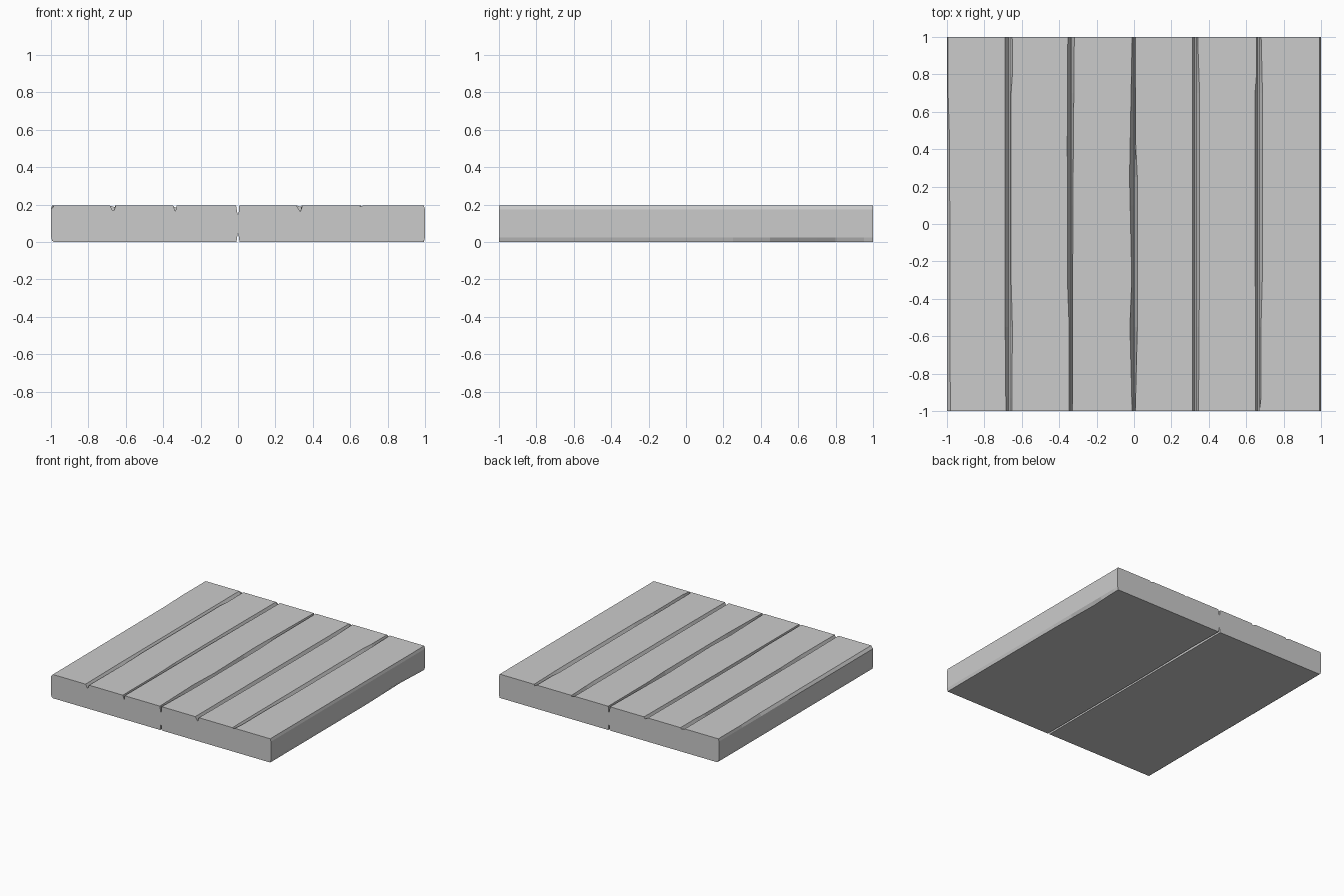
import bpy, bmesh

if "Cube" in bpy.data.objects:
    bpy.data.objects.remove(bpy.data.objects["Cube"])

TOP = 0.195
STATIONS = [-1, -0.93, -0.55, -0.3, 0.1, 0.25, 0.45, 0.7, 0.8, 0.95, 1]


def ramp(y, pts):
    """Linear interpolation along the board length."""
    for (a, va), (b, vb) in zip(pts, pts[1:]):
        if y <= b:
            return va + (vb - va) * max(0, y - a) / (b - a)
    return pts[-1][1]


# Worn grooves: centre x, depth, left width along y, right width along y
GROOVES = [
    (-0.667, 0.028, [(-1, .018), (-.55, .022), (1, .022)],
     [(-1, .014), (-.55, .017), (-.3, .010), (.7, .010), (.8, .017), (1, .016)]),
    (-0.337, 0.033, [(-1, .010), (-.55, .010), (-.3, .019), (.45, .020), (1, .017)],
     [(-1, .008), (.1, .010), (1, .018)]),
    (0.0, 0.045, [(-1, .010), (-.55, .022), (-.3, .012), (.25, .024), (1, .010)],
     [(-1, .007), (-.55, .018), (.25, .018), (.45, .008), (1, .007)]),
    (0.330, 0.033, [(-1, .018), (1, .018)],
     [(-1, .015), (-.3, .020), (.7, .021), (.95, .012), (1, .011)]),
    (0.667, 0.028, [(-1, .016), (-.93, .018), (.7, .020), (.8, .012), (1, .012)],
     [(-1, .003), (-.93, .012), (-.55, .012), (-.3, .019), (.7, .020), (1, .013)]),
]


def section(y):
    """Closed cross-section of the planks at length y."""
    chip_left = ramp(y, [(-1, .018), (.45, .014), (.7, .006), (1, .006)])
    chip_right = ramp(y, [(-1, .007), (.25, .007), (.7, .018), (.95, .006), (1, .006)])
    under = ramp(y, [(-1, .008), (.25, .008), (.7, .014), (1, .008)])
    pts = [(-0.994, 0.007), (-1, 0.03), (-1, TOP - 0.022),
           (-1 + chip_left, TOP)]
    for x, depth, left, right in GROOVES:
        pts += [(x - ramp(y, left), TOP), (x - 0.003, TOP - depth),
                (x + 0.003, TOP - depth), (x + ramp(y, right), TOP)]
    pts += [(0.993, TOP), (1, TOP - 0.022), (1, 0.025),
            (1 - chip_right, 0.0),
            # centre seam on the underside
            (under, 0), (0.002, 0.042), (-0.002, 0.042), (-0.008, 0),
            (-0.985, 0)]
    return pts


# Loft the sections into one planked panel
bm = bmesh.new()
rings = [[bm.verts.new((x, y, z)) for x, z in section(y)] for y in STATIONS]
for a, b in zip(rings, rings[1:]):
    for i in range(len(a)):
        j = (i + 1) % len(a)
        bm.faces.new((a[i], a[j], b[j], b[i]))
bm.faces.new(rings[0])
bm.faces.new(rings[-1][::-1])
bmesh.ops.triangulate(bm, faces=[f for f in bm.faces if len(f.verts) > 4])
bmesh.ops.recalc_face_normals(bm, faces=bm.faces)

mesh = bpy.data.meshes.new("plank_panel")
bm.to_mesh(mesh)
bm.free()
bpy.context.collection.objects.link(bpy.data.objects.new("plank_panel", mesh))
